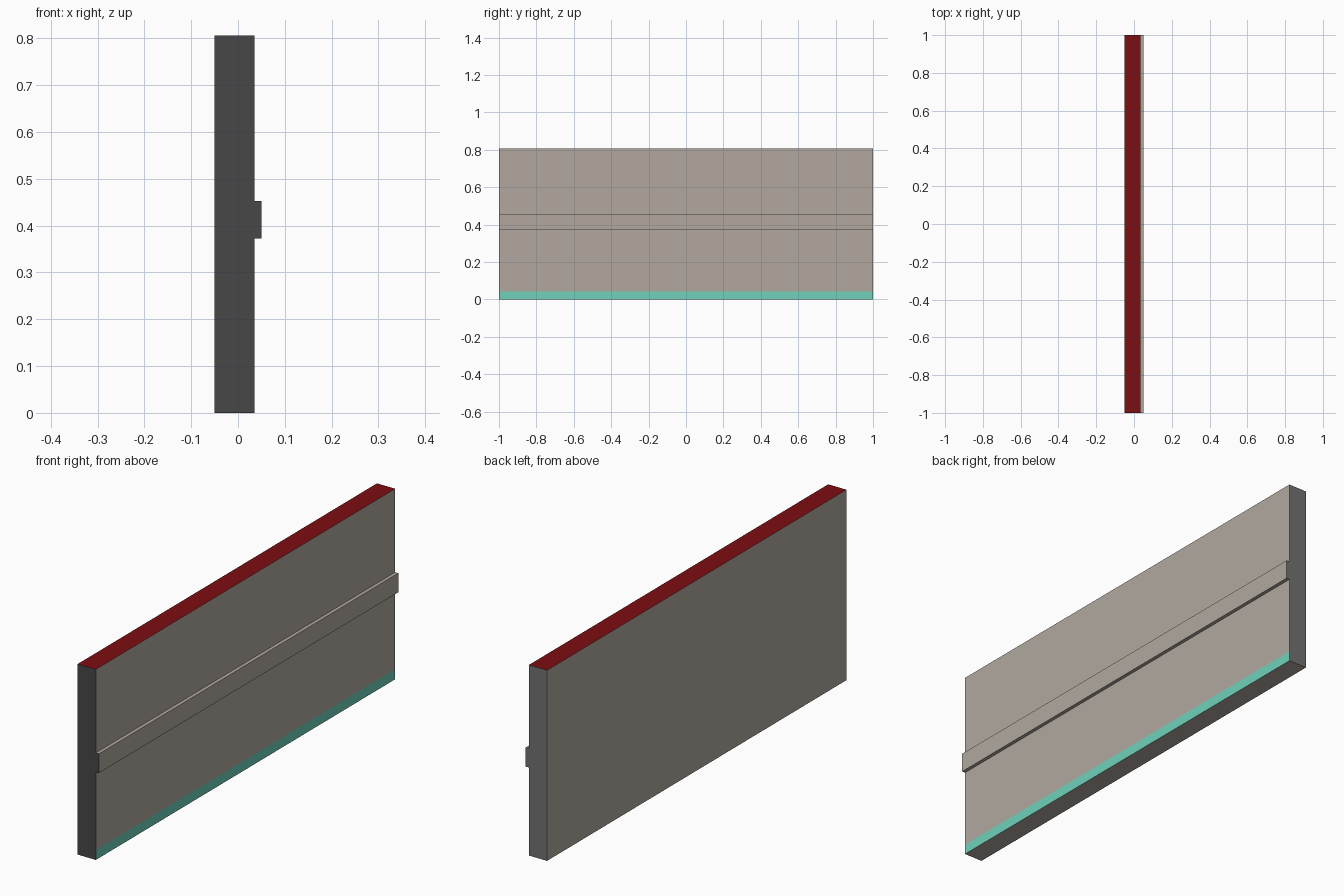
import bpy, bmesh

if "Cube" in bpy.data.objects:
    bpy.data.objects.remove(bpy.data.objects["Cube"])


def material(name, rgb):
    """Flat material from 0-255 display colour, stored as linear values."""
    lin = [((c / 255 + 0.055) / 1.055) ** 2.4 if c > 10 else c / 255 / 12.92 for c in rgb]
    m = bpy.data.materials.new(name)
    m.diffuse_color = (*lin, 1)
    m.use_nodes = True
    m.node_tree.nodes["Principled BSDF"].inputs["Base Color"].default_value = m.diffuse_color
    return m


TAN, RED, TEAL, DARK, GREY = range(5)
MATS = [material("warm grey paint", (178, 169, 159)),
        material("dark red top", (126, 14, 17)),
        material("teal stripe", (112, 209, 186)),
        material("dark grey end", (71, 71, 71)),
        material("mid grey end", (114, 114, 114))]


def box(name, lo, hi, rule, cut_z=None, open_inner=False):
    """Box between two corners, coloured by a rule on face normal and centre."""
    bm = bmesh.new()
    bmesh.ops.create_cube(bm, size=1)
    for v in bm.verts:
        v.co = [(a + b) / 2 + c * (b - a) for a, b, c in zip(lo, hi, v.co)]
    if cut_z is not None:
        bmesh.ops.bisect_plane(bm, geom=bm.verts[:] + bm.edges[:] + bm.faces[:],
                               plane_co=(0, 0, cut_z), plane_no=(0, 0, 1))
    bm.normal_update()
    if open_inner:
        hidden = [f for f in bm.faces if f.normal.x < -0.9]
        bmesh.ops.delete(bm, geom=hidden, context='FACES')
    for f in bm.faces:
        f.material_index = rule(f.normal, f.calc_center_median())
    mesh = bpy.data.meshes.new(name)
    bm.to_mesh(mesh)
    bm.free()
    for m in MATS:
        mesh.materials.append(m)
    ob = bpy.data.objects.new(name, mesh)
    bpy.context.collection.objects.link(ob)
    return ob


def end_colour(n):
    return DARK if n.y < -0.9 else GREY if n.y > 0.9 else TAN


STRIPE = 0.043


def panel_rule(n, c):
    if n.z > 0.9:
        return RED
    if n.x > 0.9 and c.z < STRIPE:
        return TEAL
    return end_colour(n)


# Main wall panel with red top and teal stripe along the foot
box("wall_panel", (-0.05, -1, 0), (0.035, 1, 0.806), panel_rule, cut_z=STRIPE)

# Raised rail along the right side
box("side_rail", (0.035, -1, 0.372), (0.05, 1, 0.453),
    lambda n, c: end_colour(n), open_inner=True)
